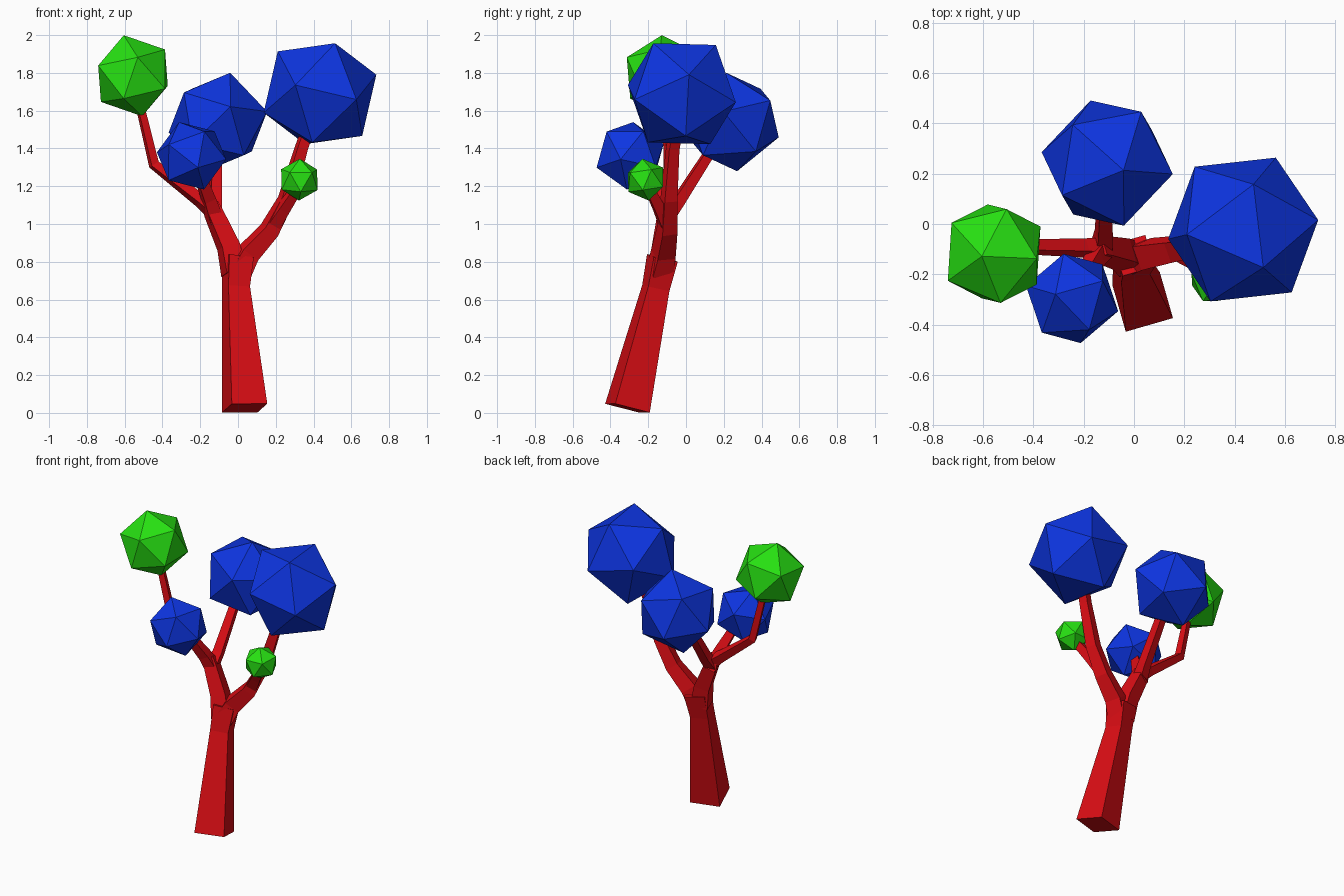
import bpy, bmesh
from mathutils import Vector, Matrix

if "Cube" in bpy.data.objects:
    bpy.data.objects.remove(bpy.data.objects["Cube"])

PHI = (1 + 5 ** 0.5) / 2


def material(name, rgb):
    m = bpy.data.materials.new(name)
    m.diffuse_color = (*rgb, 1)
    m.use_nodes = True
    m.node_tree.nodes["Principled BSDF"].inputs["Base Color"].default_value = m.diffuse_color
    return m


RED = material("bark_red", (0.7, 0.004, 0.007))
BLUE = material("leaf_blue", (0.004, 0.035, 0.75))
GREEN = material("leaf_green", (0.02, 0.75, 0.006))


def finish(bm, name, mat):
    bmesh.ops.recalc_face_normals(bm, faces=bm.faces)
    me = bpy.data.meshes.new(name)
    bm.to_mesh(me)
    bm.free()
    me.materials.append(mat)
    bpy.context.collection.objects.link(bpy.data.objects.new(name, me))


def limb(name, points):
    """Square tube through (x, y, z, corner radius) points."""
    bm = bmesh.new()
    pos = [Vector(p[:3]) for p in points]
    rings = []
    for i, p in enumerate(pos):
        t = Vector()
        if i > 0:
            t += (p - pos[i - 1]).normalized()
        if i < len(pos) - 1:
            t += (pos[i + 1] - p).normalized()
        t.normalize()
        d = Vector((-0.47, -0.88, 0))
        d = (d - t * d.dot(t)).normalized()
        e = t.cross(d)
        r = points[i][3]
        rings.append([bm.verts.new(p + v * r) for v in (d, e, -d, -e)])
    for a, b in zip(rings, rings[1:]):
        for k in range(4):
            bm.faces.new((a[k], a[k - 1], b[k - 1], b[k]))
    bm.faces.new(rings[0])
    bm.faces.new(rings[-1])
    finish(bm, name, RED)


def leaf_ball(name, mat, centre, radius, u, v):
    """Icosahedron turned so two neighbouring corners point along u and v."""
    u, v = Vector(u).normalized(), Vector(v).normalized()
    z, y = (u + v).normalized(), (u - v).normalized()
    x = y.cross(z)
    rot = Matrix((x, y, z)).transposed()
    bm = bmesh.new()
    for a in (-1, 1):
        for b in (-PHI, PHI):
            for c in ((0, a, b), (a, b, 0), (b, 0, a)):
                bm.verts.new(Vector(centre) + rot @ Vector(c).normalized() * radius)
    bmesh.ops.convex_hull(bm, input=bm.verts)
    finish(bm, name, mat)


# trunk and two main limbs
limb("trunk", [(0.035, -0.31, 0.025, 0.138), (-0.01, -0.16, 0.66, 0.084),
               (0.0, -0.125, 0.82, 0.095)])
limb("left_limb", [(-0.02, -0.14, 0.74, 0.08), (-0.05, -0.12, 0.88, 0.07),
                   (-0.13, -0.1, 1.06, 0.058), (-0.145, -0.1, 1.11, 0.045)])
limb("right_limb", [(0.0, -0.14, 0.74, 0.08), (0.05, -0.12, 0.84, 0.072),
                    (0.165, -0.1, 0.965, 0.06), (0.255, -0.09, 1.13, 0.05),
                    (0.335, -0.07, 1.4, 0.04), (0.37, -0.05, 1.5, 0.038)])

# thin branches
limb("right_twig", [(0.18, -0.1, 0.99, 0.05), (0.24, -0.14, 1.08, 0.042),
                    (0.32, -0.2, 1.2, 0.032)])
limb("far_left_branch", [(-0.13, -0.1, 1.07, 0.05), (-0.2, -0.095, 1.125, 0.04),
                         (-0.445, -0.09, 1.315, 0.032), (-0.52, -0.1, 1.63, 0.026)])
limb("back_branch", [(-0.13, -0.1, 1.04, 0.05), (-0.12, -0.04, 1.12, 0.042),
                     (-0.115, 0.14, 1.4, 0.034)])
limb("front_branch", [(-0.12, -0.09, 1.02, 0.055), (-0.155, -0.14, 1.13, 0.045),
                      (-0.21, -0.23, 1.28, 0.035)])

# faceted leaf balls
leaf_ball("right_leaf_ball", BLUE, (0.434, -0.022, 1.69), 0.317,
          (-0.19, 0.252, 0.03), (0.127, 0.288, -0.045))
leaf_ball("back_leaf_ball", BLUE, (-0.1065, 0.242, 1.54), 0.27,
          (0.135, 0.205, 0.114), (0.26, -0.044, 0.055))
leaf_ball("front_leaf_ball", BLUE, (-0.246, -0.296, 1.361), 0.191,
          (-0.03, 0.18, 0.06), (0.12, 0.142, -0.058))
leaf_ball("left_leaf_ball", GREEN, (-0.556, -0.118, 1.785), 0.22,
          (-0.051, -0.01, 0.213), (0.175, -0.02, 0.14))
leaf_ball("small_leaf_ball", GREEN, (0.325, -0.214, 1.235), 0.112,
          (0.004, -0.016, 0.111), (0.09, 0.03, 0.053))
